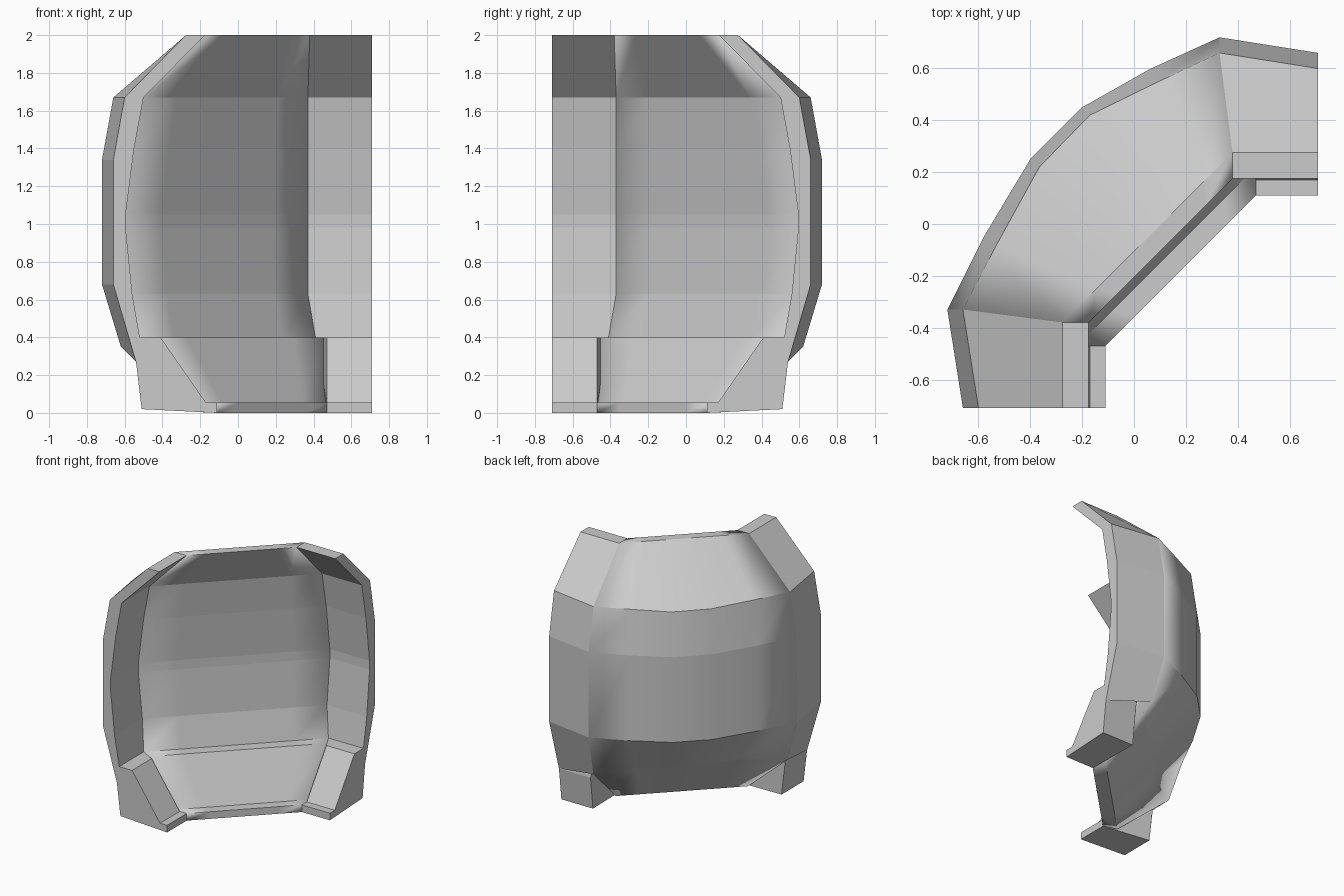
import bpy, bmesh
from mathutils import Vector as V

if "Cube" in bpy.data.objects:
    bpy.data.objects.remove(bpy.data.objects["Cube"])


def mir(p):
    # mirror across the diagonal symmetry plane
    return V((-p[1], -p[0], p[2]))


def loft(name, loops, caps, smooth_cols=False):
    # skin a row of closed loops that all have the same point count
    n = len(loops[0])
    bm = bmesh.new()
    vs = [[bm.verts.new(p) for p in lp] for lp in loops]
    for a, b in zip(vs, vs[1:]):
        for i in range(n):
            j = (i + 1) % n
            bm.faces.new((a[i], a[j], b[j], b[i]))
    if caps[0]:
        bm.faces.new(vs[0])
    if caps[1]:
        bm.faces.new(vs[-1][::-1])
    bmesh.ops.recalc_face_normals(bm, faces=bm.faces)
    if smooth_cols:
        bm.verts.index_update()
        for f in bm.faces:
            f.smooth = True
        for e in bm.edges:
            a, b = e.verts
            e.smooth = a.index // n == b.index // n
    me = bpy.data.meshes.new(name)
    bm.to_mesh(me)
    bm.free()
    ob = bpy.data.objects.new(name, me)
    bpy.context.collection.objects.link(ob)


# curved back wall: plan outlines at the widest height and at the shoulder
wide = [(-.72, -.33), (-.58, -.05), (-.40, .25), (-.20, .45), (.06, .597), (.33, .72)]
shoulder = [(-.66, -.33), (-.53, -.08), (-.365, .22), (-.17, .42), (.075, .54), (.33, .66)]
top_out = (-.275, -.38, 2)
bottom = (-.22, -.445, .005)
low = (-.62, -.36, .35)
inner = [(-.52, -.41, .4), (-.56, -.37, .63), (-.595, -.37, .98), (-.595, -.37, 1.05),
         (-.55, -.37, 1.4), (-.5, -.37, 1.67), (-.175, -.38, 2)]
lip = [(-.11, -.47, 0), (-.11, -.47, .055), (-.22, -.47, .055), (-.46, -.47, .4)]

loops = []
for i, (w, s) in enumerate(zip(wide, shoulder)):
    t = (w[0] + w[1] + 1.05) / 2.1

    def span(p):
        return V(p).lerp(mir(p), t)
    mid = V((*w, .68))
    bot = span(bottom)
    lo = V(low) if i == 0 else mir(low) if i == len(wide) - 1 else mid.lerp(bot, .5)
    loops.append([span(top_out), V((*s, 1.67)), V((*w, 1.34)), mid, lo, bot]
                 + [span(p) for p in lip + inner])
loft("back_wall", loops, (True, True), True)

# side wings and feet, each made once and mirrored
wing_end = [(-.275, 2), (-.60, 1.67), (-.66, 1.34), (-.66, .68), (-.54, .27)]
wing_a = [V((x, -.71, z)) for x, z in wing_end] + [V((p[0], -.71, p[2])) for p in inner]
wing_b = [V(p) for p in [top_out, (-.66, -.33, 1.67), (-.72, -.33, 1.34),
                         (-.72, -.33, .68), low] + inner]
foot_b = [V(p) for p in [(-.51, -.44, .02), (-.11, -.47, 0), (-.11, -.47, .055),
                         (-.17, -.47, .055), (-.41, -.47, .4), (-.52, -.41, .4),
                         (-.54, -.44, .27)]]
foot_a = [V((p.x, -.71, p.z)) for p in foot_b]
for side, fn in (("left", V), ("right", mir)):
    loft(side + "_wing", [[fn(p) for p in wing_a], [fn(p) for p in wing_b]], (True, False))
    loft(side + "_foot", [[fn(p) for p in foot_a], [fn(p) for p in foot_b]], (True, True))
